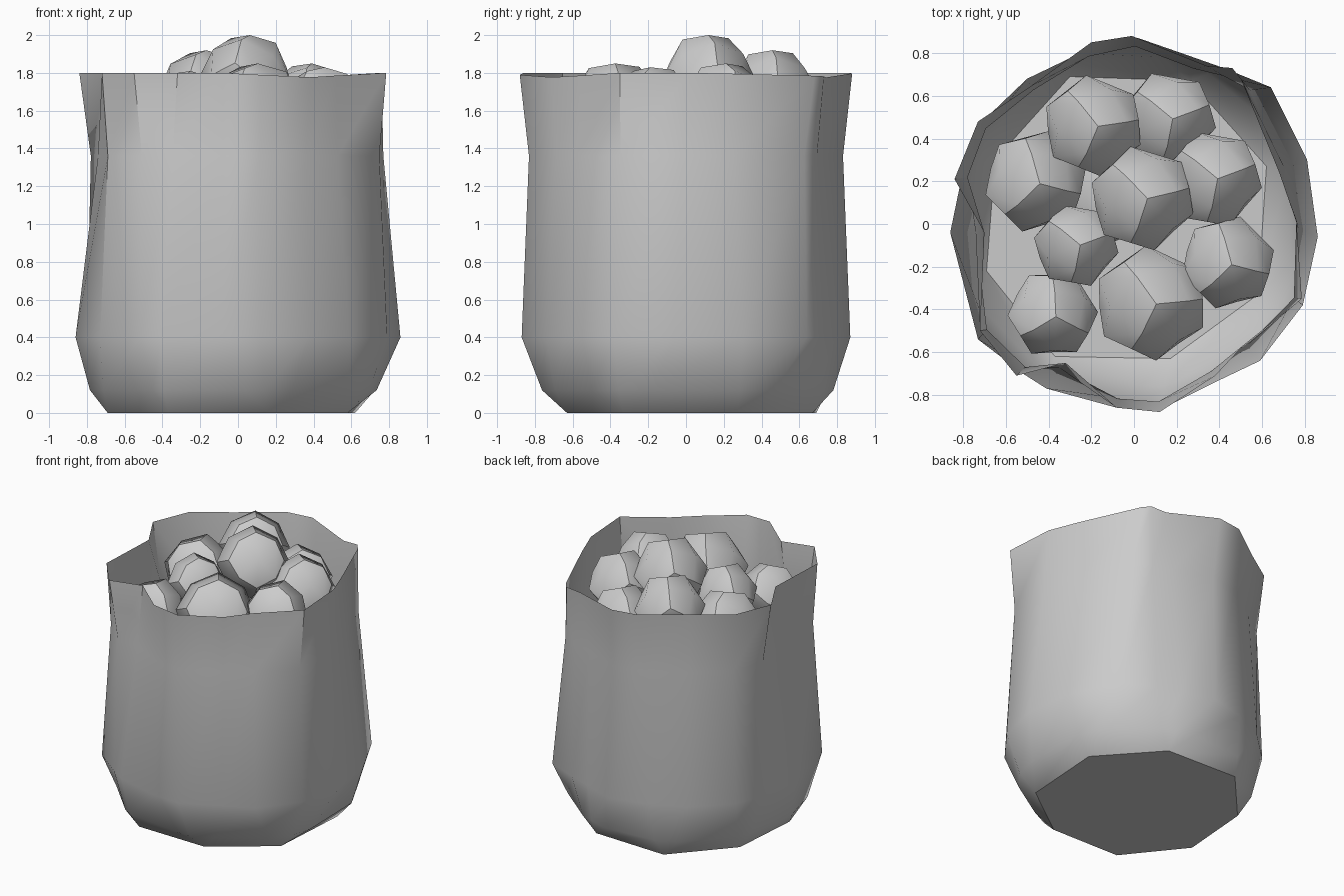
import bpy, bmesh, math
from mathutils import Vector, Matrix

cube = bpy.data.objects.get("Cube")
if cube:
    bpy.data.objects.remove(cube, do_unlink=True)

grey = bpy.data.materials.new("plain grey")
grey.use_nodes = True
tone = (0.6, 0.6, 0.6, 1)
grey.diffuse_color = tone
grey.node_tree.nodes["Principled BSDF"].inputs["Base Color"].default_value = tone


def finish(bm, name, angle):
    mesh = bpy.data.meshes.new(name)
    bm.to_mesh(mesh)
    bm.free()
    mesh.materials.append(grey)
    obj = bpy.data.objects.new(name, mesh)
    bpy.context.collection.objects.link(obj)
    bpy.ops.object.select_all(action='DESELECT')
    obj.select_set(True)
    bpy.context.view_layer.objects.active = obj
    bpy.ops.object.shade_smooth_by_angle(angle=math.radians(angle))


def points(pairs):
    return [Vector((x, y, 0)) for x, y in pairs]


# Sack outlines: folded rim, wide belly, eight-sided base
rim = points([(.785, -.35), (.76, .02), (.68, .24), (.5, .68), (.46, .73),
              (.34, .74), (-.01, .88), (-.2, .85), (-.49, .64), (-.73, .48),
              (-.84, .21), (-.7, -.04), (-.72, -.5), (-.55, -.71),
              (-.32, -.65), (-.08, -.86), (.12, -.88), (.38, -.71), (.52, -.56)])
belly = points([(.79, -.38), (.86, -.06), (.81, .3), (.64, .64), (.42, .73),
                (.25, .79), (.02, .87), (-.25, .8), (-.5, .68), (-.73, .46),
                (-.8, .25), (-.86, -.04), (-.73, -.54), (-.52, -.7),
                (-.41, -.77), (-.08, -.86), (.12, -.87), (.38, -.74), (.59, -.64)])
base = points([(.58, -.33), (.62, .27), (.26, .67), (-.3, .69),
               (-.65, .3), (-.69, -.22), (-.37, -.62), (.17, -.63)])

# Each side of the sack runs down to the base corner nearest in direction
feet = [max(range(len(base)), key=lambda k: base[k].normalized().dot(p.normalized()))
        for p in belly]
bm = bmesh.new()


def ring(pts, z):
    return [bm.verts.new((p.x, p.y, z)) for p in pts]


corners = ring(base, 0)
rings = [
    [corners[k] for k in feet],
    ring([p.lerp(base[k], .45) for p, k in zip(belly, feet)], .12),
    ring(belly, .4),
    ring([a.lerp(b, .5) * .95 for a, b in zip(belly, rim)], 1.36),
    ring(rim, 1.8),
]
for v in rings[-1]:
    v.co.z -= .025 * max(0, 1 - abs(v.co.x - .35) / .4)
count = len(rim)
for low, high in zip(rings, rings[1:]):
    for i in range(count):
        j = (i + 1) % count
        bm.faces.new(list(dict.fromkeys([low[i], low[j], high[j], high[i]])))
bm.faces.new(corners[::-1])
finish(bm, "sack", 38)


# Lumps: a once-softened cube standing on a corner, six-sided from above
def lump(name, x, y, top, radius, spin):
    bm = bmesh.new()
    bmesh.ops.create_cube(bm, size=2)
    bmesh.ops.subdivide_edges(bm, edges=bm.edges[:], cuts=1, use_grid_fill=True)
    upright = Vector((1, 1, 1)).rotation_difference(Vector((0, 0, 1))).to_matrix()
    rot = Matrix.Rotation(math.radians(spin + 45), 3, 'Z') @ Matrix.Rotation(.1, 3, 'X') @ upright
    for v in bm.verts:
        # Face centres, edge middles and corners sit at different distances
        kind = sum(abs(c) > .5 for c in v.co)
        reach = {1: 1, 2: 1.06, 3: .98}[kind]
        v.co = rot @ v.co.normalized() * radius * reach
    peak = max(v.co.z for v in bm.verts)
    bmesh.ops.translate(bm, verts=bm.verts[:], vec=(x, y, top - peak))
    finish(bm, name, 42)


heap = [(.04, .12, 2, .235, 43), (-.19, .46, 1.92, .225, 38),
        (-.46, .2, 1.78, .23, 15), (.16, .49, 1.76, .215, 50),
        (.37, .21, 1.85, .22, 50), (.44, -.18, 1.83, .21, 15),
        (-.27, -.1, 1.81, .19, 50), (-.38, -.42, 1.72, .2, 2),
        (.08, -.37, 1.85, .255, 35)]
for n, spec in enumerate(heap):
    lump(f"lump_{n + 1}", *spec)

# Lower lump glimpsed through the middle gap
lump("lower_lump", -.12, .12, 1.52, .22, 20)
